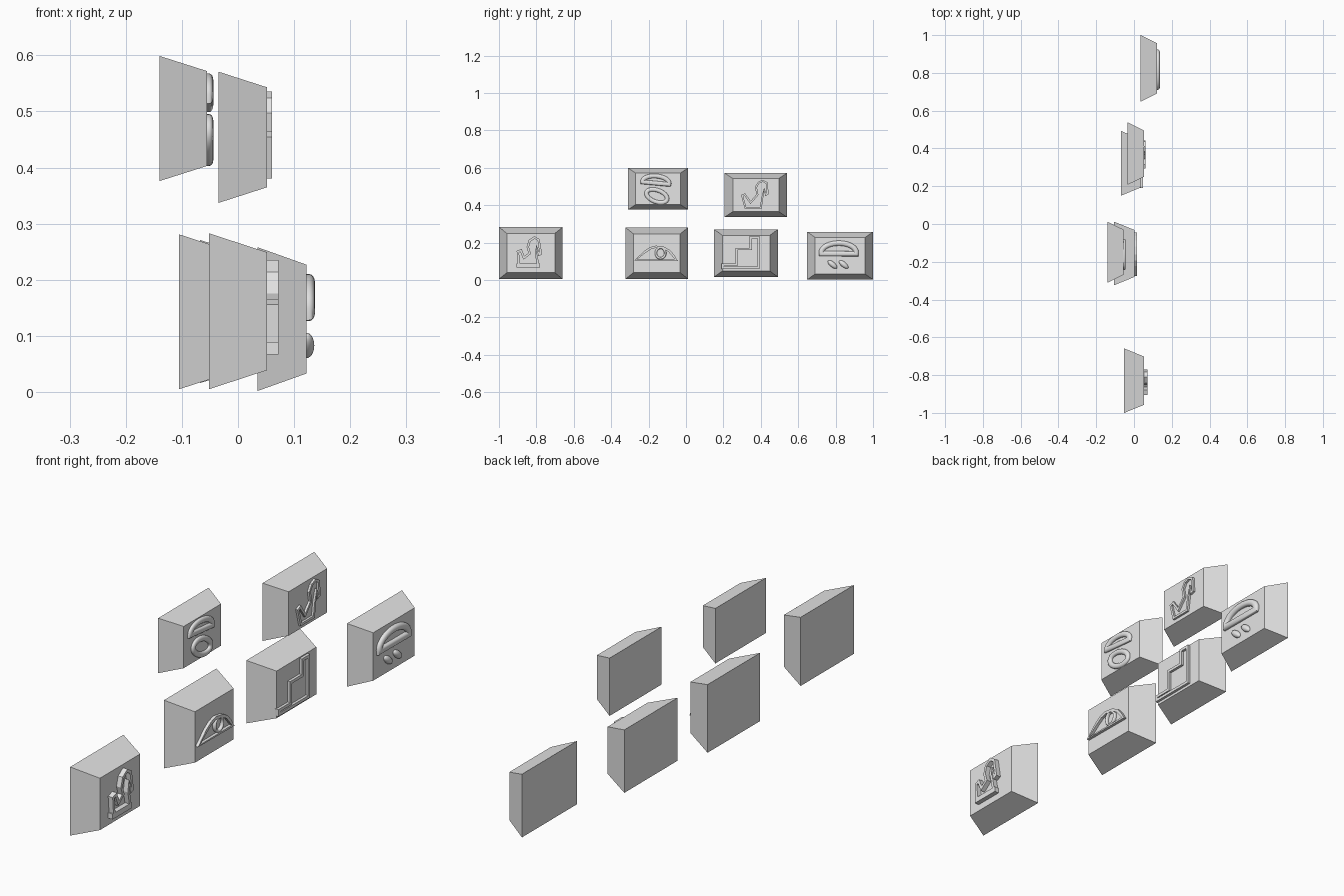
import bpy, bmesh
from math import sin, cos, pi, radians
from mathutils import Vector

cube = bpy.data.objects.get("Cube")
if cube:
    bpy.data.objects.remove(cube, do_unlink=True)

stone = bpy.data.materials.new("light_grey_stone")
stone.use_nodes = True
stone.diffuse_color = (0.78, 0.78, 0.78, 1)
stone.node_tree.nodes["Principled BSDF"].inputs["Base Color"].default_value = (0.78, 0.78, 0.78, 1)


def finish(name, bm, smooth=False):
    bmesh.ops.recalc_face_normals(bm, faces=bm.faces)
    mesh = bpy.data.meshes.new(name)
    bm.to_mesh(mesh)
    bm.free()
    mesh.materials.append(stone)
    ob = bpy.data.objects.new(name, mesh)
    bpy.context.collection.objects.link(ob)
    if smooth:
        bpy.ops.object.select_all(action='DESELECT')
        ob.select_set(True)
        bpy.context.view_layer.objects.active = ob
        bpy.ops.object.shade_smooth_by_angle(angle=radians(40))
    return ob


def block(name, x, y, z, inset_y=0.044, inset_z=0.03):
    """Tapered block, large face at the back (low x), small face at high x."""
    bm = bmesh.new()
    rings = []
    for px, iy, iz in ((x[0], 0, 0), (x[1], inset_y, inset_z)):
        rings.append([bm.verts.new((px, py, pz)) for py, pz in (
            (y[0] + iy, z[0] + iz), (y[1] - iy, z[0] + iz),
            (y[1] - iy, z[1] - iz), (y[0] + iy, z[1] - iz))])
    for ring in rings:
        bm.faces.new(ring)
    for i in range(4):
        j = (i + 1) % 4
        bm.faces.new((rings[0][i], rings[0][j], rings[1][j], rings[1][i]))
    return finish(name, bm)


def relief(name, x, points, half, height, rounded=False):
    """Raised band following a closed outline in the y-z plane."""
    if rounded:
        section = [(-half, -0.004)] + [
            (-half * cos(pi * i / 8), height * (0.3 + 0.7 * sin(pi * i / 8)))
            for i in range(9)] + [(half, -0.004)]
    else:
        section = [(-half, -0.004), (-half, height), (half, height), (half, -0.004)]
    pts = [Vector(p) for p in points]
    bm = bmesh.new()
    loops = []
    for i, p in enumerate(pts):
        a = (p - pts[i - 1]).normalized()
        b = (pts[(i + 1) % len(pts)] - p).normalized()
        na, nb = Vector((-a.y, a.x)), Vector((-b.y, b.x))
        miter = (na + nb) / max(1 + na.dot(nb), 0.6)
        loops.append([bm.verts.new((x + h, *(p + miter * s))) for s, h in section])
    n = len(section)
    for i, loop in enumerate(loops):
        nxt = loops[(i + 1) % len(loops)]
        for k in range(n):
            m = (k + 1) % n
            bm.faces.new((loop[k], loop[m], nxt[m], nxt[k]))
    return finish(name, bm, rounded)


def arc(cy, cz, ry, rz, start=0, end=360, tilt=0, steps=32):
    """Points on a tilted ellipse, leaving out the end point."""
    t = radians(tilt)
    out = []
    for i in range(steps):
        a = radians(start + (end - start) * i / steps)
        u, v = ry * cos(a), rz * sin(a)
        out.append((cy + u * cos(t) - v * sin(t), cz + u * sin(t) + v * cos(t)))
    return out


def dome(cy, cz, ry, rz, tilt=0):
    return arc(cy, cz, ry, rz, -8, 195, tilt, 24)


# Seated figure block
block("figure_block", (-0.052, 0.052), (-1.0, -0.659), (0.005, 0.283), 0.042, 0.034)
relief("seated_figure", 0.052, [
    (-0.893, 0.08), (-0.899, 0.152), (-0.882, 0.158), (-0.866, 0.118),
    (-0.836, 0.142), (-0.846, 0.176), (-0.836, 0.21), (-0.81, 0.228),
    (-0.788, 0.214), (-0.776, 0.14), (-0.786, 0.136), (-0.8, 0.185),
    (-0.802, 0.14), (-0.79, 0.08)], 0.006, 0.02)
relief("figure_base", 0.052, [
    (-0.9, 0.072), (-0.786, 0.072), (-0.786, 0.084), (-0.9, 0.084)], 0.005, 0.02)

# Eye block
block("eye_block", (-0.105, 0.003), (-0.324, 0.012), (0.005, 0.281), 0.044, 0.035)
relief("eye_outline", 0.003, [
    (-0.27, 0.107), (-0.052, 0.107), (-0.068, 0.13), (-0.09, 0.156),
    (-0.12, 0.172), (-0.16, 0.178), (-0.19, 0.17), (-0.22, 0.15)], 0.006, 0.012)
relief("eye_iris", 0.003, arc(-0.136, 0.144, 0.025, 0.028), 0.006, 0.012, True)

# Seat block
block("seat_block", (-0.068, 0.037), (0.15, 0.492), (0.016, 0.271), 0.044, 0.032)
relief("stepped_seat", 0.037, [
    (0.196, 0.065), (0.387, 0.065), (0.387, 0.229), (0.346, 0.229),
    (0.346, 0.166), (0.27, 0.166), (0.27, 0.081), (0.196, 0.081)], 0.006, 0.011)

# Loaf and two grains block
block("loaf_block", (0.035, 0.122), (0.648, 1.0), (0.002, 0.258), 0.043, 0.031)
relief("large_loaf", 0.122, dome(0.817, 0.147, 0.093, 0.05), 0.0135, 0.015, True)
for side, cy in (("near", 0.783), ("far", 0.843)):
    bm = bmesh.new()
    bmesh.ops.create_uvsphere(bm, u_segments=24, v_segments=12, radius=1)
    for v in bm.verts:
        u, w, t = v.co.y * 0.031, v.co.z * 0.014, radians(-40)
        v.co = (0.122 + v.co.x * 0.014, cy + u * cos(t) - w * sin(t),
                0.083 + u * sin(t) + w * cos(t))
    finish(side + "_grain", bm, True)

# Upper loaf and ring block
block("ring_block", (-0.14, -0.055), (-0.311, 0.012), (0.376, 0.599), 0.042, 0.027)
relief("small_loaf", -0.055, dome(-0.161, 0.522, 0.071, 0.034, -5), 0.0115, 0.011, True)
relief("oval_ring", -0.055, arc(-0.156, 0.449, 0.058, 0.031, tilt=-20), 0.011, 0.011, True)

# Upper seated figure block
block("upper_figure_block", (-0.035, 0.052), (0.207, 0.539), (0.337, 0.571), 0.043, 0.028)
relief("upper_seated_figure", 0.052, [
    (0.318, 0.386), (0.3, 0.452), (0.314, 0.458), (0.345, 0.414),
    (0.382, 0.456), (0.374, 0.496), (0.388, 0.52), (0.41, 0.53),
    (0.433, 0.518), (0.436, 0.46), (0.426, 0.456), (0.418, 0.49),
    (0.408, 0.44), (0.4, 0.386)], 0.005, 0.009)
